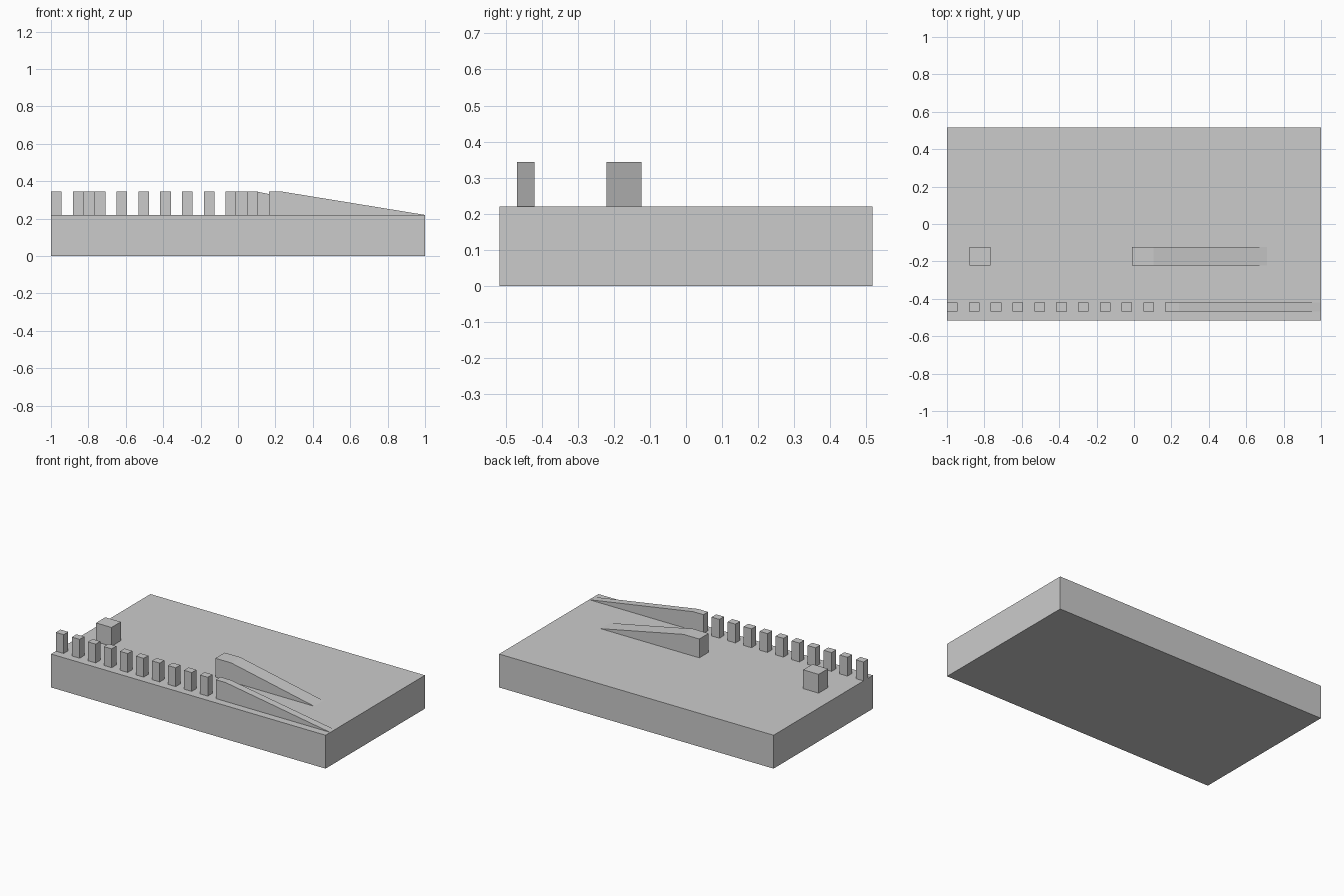
import bpy

if "Cube" in bpy.data.objects:
    bpy.data.objects.remove(bpy.data.objects["Cube"])

BASE_TOP = 0.22
TOP = 0.344


def extrude_y(name, profile, y0, y1):
    """Solid from an x-z profile (counter-clockwise seen from -y) swept from y0 to y1."""
    n = len(profile)
    verts = [(x, y0, z) for x, z in profile] + [(x, y1, z) for x, z in profile]
    faces = [tuple(range(n)), tuple(range(2 * n - 1, n - 1, -1))]
    faces += [(i, i + n, (i + 1) % n + n, (i + 1) % n) for i in range(n)]
    mesh = bpy.data.meshes.new(name)
    mesh.from_pydata(verts, [], faces)
    obj = bpy.data.objects.new(name, mesh)
    bpy.context.collection.objects.link(obj)
    return obj


def box(name, x0, x1, y0, y1, z0, z1):
    return extrude_y(name, [(x0, z0), (x1, z0), (x1, z1), (x0, z1)], y0, y1)


def ramp(name, x0, x_flat, x1, y0, y1):
    profile = [(x0, BASE_TOP), (x1, BASE_TOP), (x_flat, TOP), (x0, TOP)]
    return extrude_y(name, profile, y0, y1)


# Slab
box("base_slab", -1, 1, -0.517, 0.517, 0, BASE_TOP)

# Row of small posts along the front edge
for i in range(10):
    x = -1 + i * 0.1167
    box(f"post_{i + 1}", x, x + 0.057, -0.468, -0.42, BASE_TOP, TOP)

# Long ramp ending the row of posts
ramp("front_ramp", 0.167, 0.24, 1.0, -0.468, -0.42)

# Wider block and ramp in the inner row
box("inner_block", -0.88, -0.767, -0.221, -0.124, BASE_TOP, TOP)
ramp("inner_ramp", -0.01, 0.105, 0.71, -0.221, -0.124)
